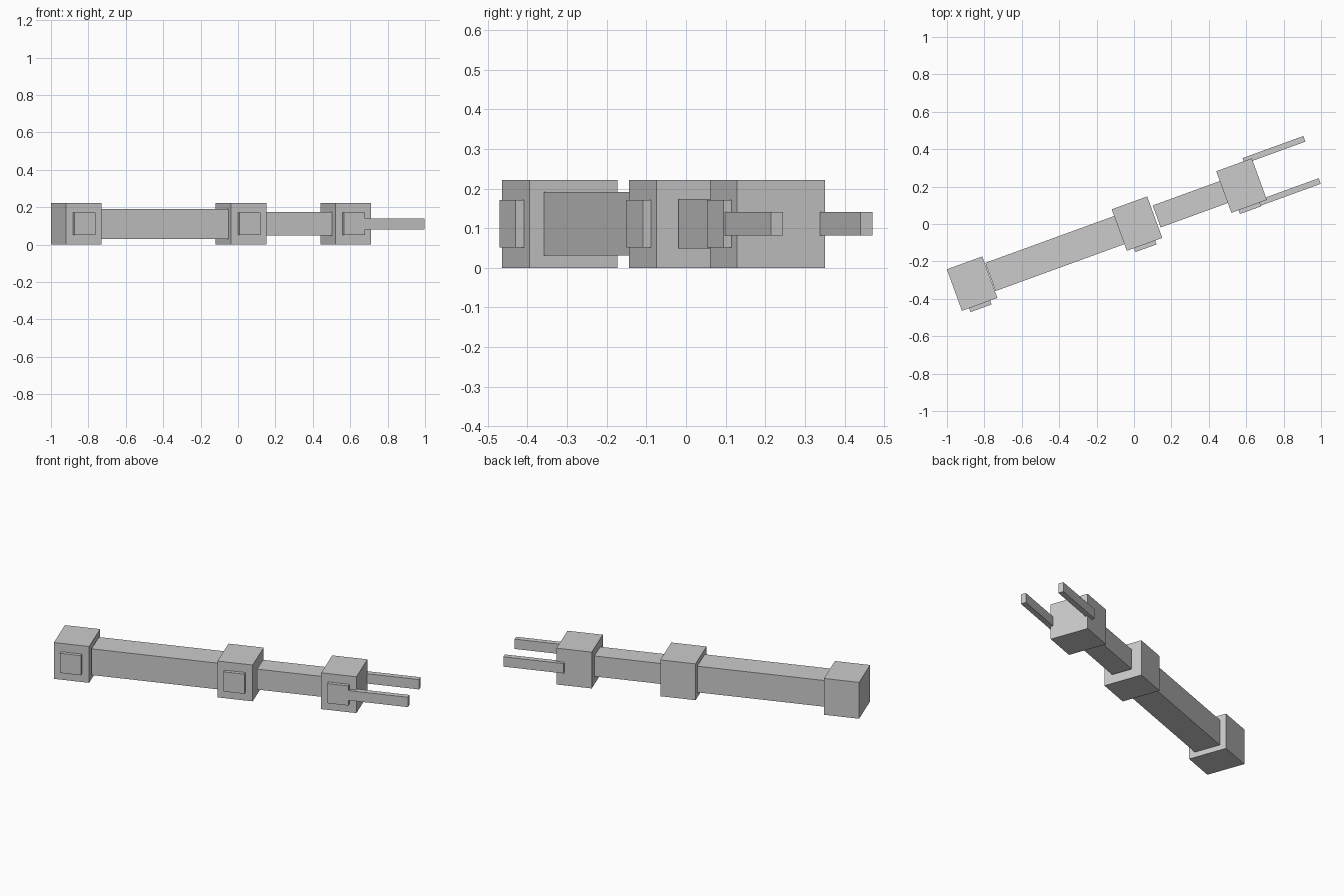
import bpy, math
from mathutils import Vector, Matrix

if "Cube" in bpy.data.objects:
    bpy.data.objects.remove(bpy.data.objects["Cube"])

grey = bpy.data.materials.new("plain grey")
grey.diffuse_color = (0.6, 0.6, 0.6, 1)
grey.use_nodes = True
grey.node_tree.nodes["Principled BSDF"].inputs["Base Color"].default_value = grey.diffuse_color

ROT = Matrix.Rotation(math.radians(20), 3, 'Z')   # the whole arm is swung 20 degrees
ORIGIN = Vector((0.016, 0.002, 0.111))            # centre of the middle joint


def box(name, u0, u1, v0, v1, h):
    """Box between u0..u1 along the arm and v0..v1 across it, height h."""
    pos = ORIGIN + ROT @ Vector(((u0 + u1) / 2, (v0 + v1) / 2, 0))
    bpy.ops.mesh.primitive_cube_add(size=1, location=pos,
                                    rotation=(0, 0, math.radians(20)))
    ob = bpy.context.object
    ob.name = name
    ob.scale = (u1 - u0, v1 - v0, h)
    ob.data.materials.append(grey)


# joint blocks, each with a motor cap on its front side
JOINTS = {"base": -0.938, "elbow": 0.0, "wrist": 0.595}
HALF_U, HALF_V = 0.101, 0.118
for name, u in JOINTS.items():
    box(name + "_joint", u - HALF_U, u + HALF_U, -HALF_V, HALF_V, 0.222)
    box(name + "_motor_cap", u - 0.06, u + 0.06, -0.14, -HALF_V + 0.01, 0.12)

# arm links between the joints
box("upper_link", JOINTS["base"] + 0.104, -HALF_U, -0.08, 0.08, 0.16)
box("lower_link", HALF_U + 0.011, JOINTS["wrist"] - HALF_U, -0.0625, 0.0625, 0.125)

# gripper fingers
for side, v in (("left", 0.12), ("right", -0.12)):
    u = JOINTS["wrist"]
    box(side + "_finger", u + 0.055, u + 0.401, v - 0.016, v + 0.016, 0.06)
